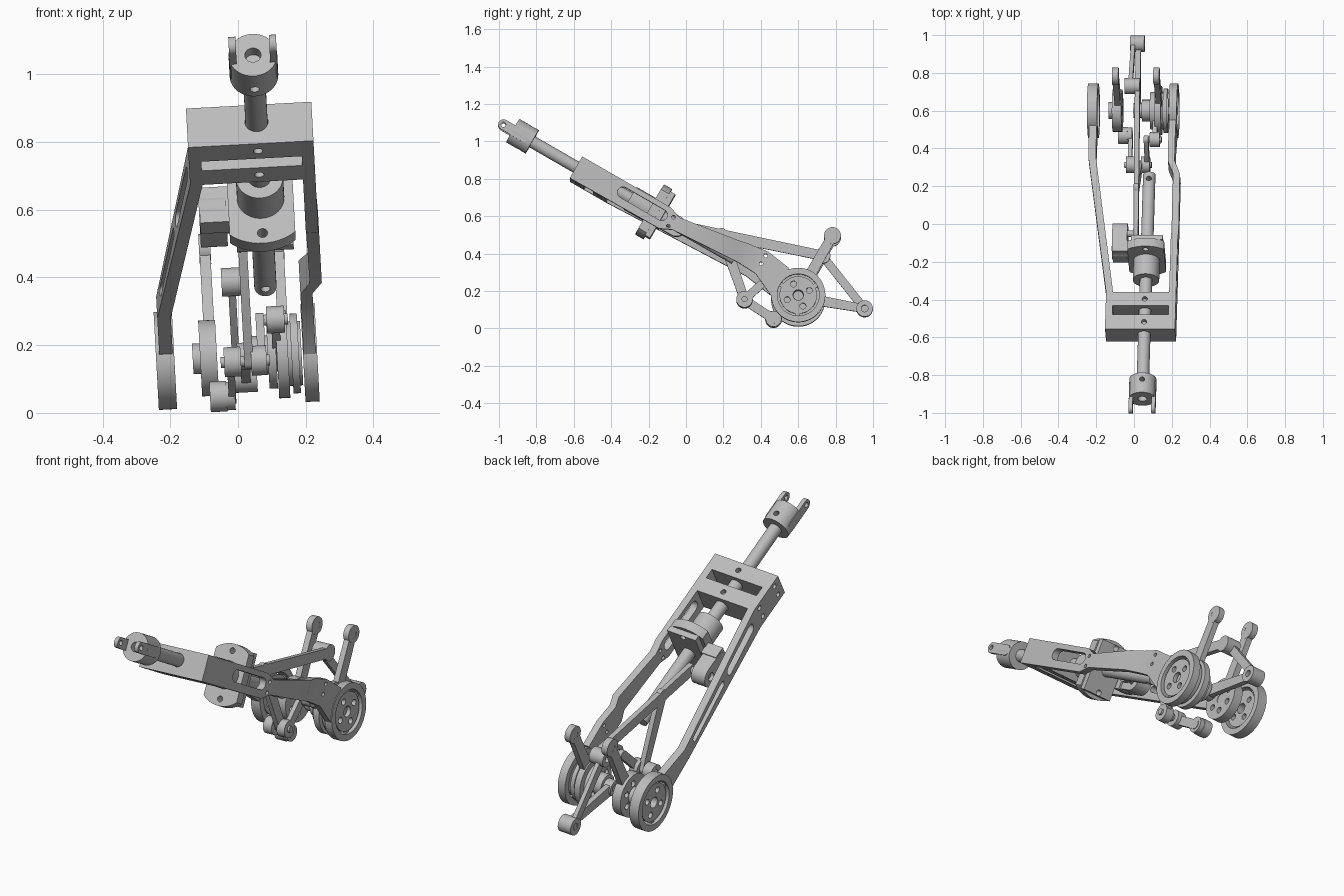
import bpy, bmesh
from math import sin, cos, pi, radians, atan2, acos, hypot
from mathutils import Matrix, Vector

if "Cube" in bpy.data.objects:
    bpy.data.objects.remove(bpy.data.objects["Cube"])

grey = bpy.data.materials.new("machined grey")
grey.use_nodes = True
grey.diffuse_color = (0.5, 0.5, 0.5, 1)
grey.node_tree.nodes["Principled BSDF"].inputs["Base Color"].default_value = (0.5, 0.5, 0.5, 1)

# The arm slopes down 30 degrees along its shaft; everything leans slightly sideways
ROD_X = 0.074
ARM = Matrix.Translation((ROD_X, -0.874, 1.024)) @ Matrix.Rotation(radians(-30), 4, 'X')
SIDE = Matrix(((0, 0, 1, 0), (1, 0, 0, 0), (0, 1, 0, 0), (0, 0, 0, 1)))
ALONG = ARM @ Matrix.Rotation(pi / 2, 4, 'X')
ABOVE = ARM
PIVOT = Matrix.Translation((0, 0, 0.5))
LEAN = PIVOT @ Matrix.Rotation(radians(-3.1), 4, 'Y') @ PIVOT.inverted()
parts = []


def arm(u, w):
    """Side-plane point at distance u along the shaft and height w off it."""
    p = ARM @ Vector((0, u, w))
    return p.y, p.z


def circle(c, r, n=40):
    return [(c[0] + r * cos(2 * pi * i / n), c[1] + r * sin(2 * pi * i / n)) for i in range(n)]


def capsule(a, b, ra, rb, n=14):
    """Outline around two circles."""
    d = hypot(b[0] - a[0], b[1] - a[1])
    t = atan2(b[1] - a[1], b[0] - a[0])
    k = acos((ra - rb) / d)
    ends = [(b, rb, t - k, 2 * k), (a, ra, t + k, 2 * pi - 2 * k)]
    return [(c[0] + r * cos(s + g * i / n), c[1] + r * sin(s + g * i / n))
            for c, r, s, g in ends for i in range(n + 1)]


def box_uw(u0, u1, w0, w1):
    return [arm(u0, w0), arm(u1, w0), arm(u1, w1), arm(u0, w1)]


def finish(name, bm):
    me = bpy.data.meshes.new(name)
    bmesh.ops.remove_doubles(bm, verts=bm.verts, dist=0.0002)
    bmesh.ops.recalc_face_normals(bm, faces=bm.faces)
    bm.to_mesh(me)
    bm.free()
    me.materials.append(grey)
    ob = bpy.data.objects.new(name, me)
    bpy.context.collection.objects.link(ob)
    parts.append(ob)
    return ob


def plate(name, loops, d0, d1, frame=SIDE):
    """Extrude an outline, with any further loops as holes, from d0 to d1."""
    cu = bpy.data.curves.new(name, 'CURVE')
    cu.dimensions, cu.fill_mode, cu.extrude = '2D', 'BOTH', (d1 - d0) / 2
    for loop in loops:
        sp = cu.splines.new('POLY')
        sp.points.add(len(loop) - 1)
        for p, q in zip(sp.points, loop):
            p.co = (q[0], q[1], 0, 1)
        sp.use_cyclic_u = True
    tmp = bpy.data.objects.new("outline", cu)
    bpy.context.collection.objects.link(tmp)
    dg = bpy.context.evaluated_depsgraph_get()
    me = bpy.data.meshes.new_from_object(tmp.evaluated_get(dg))
    bm = bmesh.new()
    bm.from_mesh(me)
    bm.transform(frame @ Matrix.Translation((0, 0, (d0 + d1) / 2)))
    bpy.data.objects.remove(tmp)
    bpy.data.curves.remove(cu)
    bpy.data.meshes.remove(me)
    return finish(name, bm)


def turned(name, u0, u1, r, hole=0):
    loops = [circle((0, 0), r)] + ([circle((0, 0), hole)] if hole else [])
    return plate(name, loops, -u1, -u0, ALONG)


def cut(ob, cutters):
    for c in cutters:
        mod = ob.modifiers.new("cut", 'BOOLEAN')
        mod.operation, mod.solver, mod.object = 'DIFFERENCE', 'EXACT', c
        c.hide_render = True
    dg = bpy.context.evaluated_depsgraph_get()
    me = bpy.data.meshes.new_from_object(ob.evaluated_get(dg))
    ob.modifiers.clear()
    ob.data = me
    for c in cutters:
        parts.remove(c)
        bpy.data.objects.remove(c)


def rail(name, sections):
    """Loft rectangles (u, x inner, x outer, w low, w high)."""
    bm = bmesh.new()
    rings = [[bm.verts.new((x, *arm(u, w))) for x, w in ((a, lo), (b, lo), (b, hi), (a, hi))]
             for u, a, b, lo, hi in sections]
    for p, q in zip(rings, rings[1:]):
        for i in range(4):
            bm.faces.new((p[i], p[i - 1], q[i - 1], q[i]))
    bm.faces.new(rings[0])
    bm.faces.new(rings[-1])
    return finish(name, bm)


def slot(u0, u1, r, x0, x1):
    return plate("slot_cutter", [capsule(arm(u0, 0), arm(u1, 0), r, r)], x0, x1)


def down_hole(u, r, x=0.0):
    return plate("hole_cutter", [circle((x, u), r, 20)], -0.2, 0.2, ABOVE)


# Shaft, collar and fork
shaft = turned("shaft", -0.02, 1.31, 0.033)
cut(shaft, [down_hole(1.27, 0.014)])
collar = turned("fork_collar", -0.06, 0.06, 0.072, 0.024)
cut(collar, [down_hole(0.02, 0.014)])
for side, x in (("right", 0.004), ("left", 0.124)):
    plate(side + "_fork_tang", [capsule(arm(-0.118, 0), arm(0.02, 0), 0.028, 0.028),
                                circle(arm(-0.118, 0), 0.013, 20)], x, x + 0.021)

# Frame head: two cross bars
for name, u0, u1 in (("end_crossbar", 0.335, 0.423), ("inner_crossbar", 0.477, 0.56)):
    bar = plate(name, [box_uw(u0, u1, -0.075, 0.058)], -0.1, 0.206)
    cut(bar, [down_hole((u0 + u1) / 2, 0.014), turned("bore_cutter", 0.2, 0.7, 0.034)])

# Side rails
right_rail = rail("right_rail", [
    (0.335, -0.095, -0.132, -0.075, 0.058), (0.56, -0.095, -0.132, -0.075, 0.058),
    (1.40, -0.21, -0.25, -0.037, 0.037), (1.58, -0.21, -0.25, -0.062, 0.062)])
cut(right_rail, [slot(0.63, 0.88, 0.026, -0.3, -0.05), slot(0.97, 1.3, 0.017, -0.3, -0.05)] +
    [plate("screw_cutter", [circle(arm(u, w), 0.013, 20)], -0.16, -0.11)
     for u in (0.38, 0.52) for w in (-0.035, 0.03)])
left_rail = rail("left_rail", [
    (0.335, 0.202, 0.239, -0.075, 0.058), (0.885, 0.202, 0.239, -0.07, 0.058),
    (0.95, 0.203, 0.241, -0.04, 0.035), (1.27, 0.205, 0.241, -0.02, 0.085),
    (1.34, 0.176, 0.212, -0.015, 0.10), (1.45, 0.176, 0.212, -0.02, 0.115),
    (1.59, 0.176, 0.212, -0.085, 0.095)])
cut(left_rail, [slot(0.62, 0.86, 0.03, 0.15, 0.3)] +
    [plate("screw_cutter", [circle(arm(u, w), 0.01, 20)], 0.15, 0.3)
     for u, w in ((0.92, 0.02), (0.92, -0.035), (1.45, 0.09), (1.45, 0.04))])

# Nut on the shaft: sleeve, oblong flange, backing plate
turned("nut_sleeve", 0.665, 0.8, 0.07, 0.034)
flange = [(max(-0.097, min(0.097, x)), w) for x, w in circle((0, 0), 0.155, 64)]
holes = [circle((0, w), 0.015, 20) for w in (-0.12, 0.12)]
plate("nut_flange", [flange] + holes, -0.835, -0.785, ALONG)
backing = [(-0.078, -0.135), (0.09, -0.135), (0.09, 0.135), (-0.078, 0.135)]
plate("nut_backing", [backing] + holes, -0.865, -0.835, ALONG)

# Bracket beside the nut
HINGE = arm(0.95, 0)
plate("hinge_bracket", [capsule(arm(0.86, 0), HINGE, 0.055, 0.055), circle(HINGE, 0.022)], -0.11, -0.03)
plate("bracket_foot", [box_uw(0.81, 0.875, -0.06, 0.06)], -0.108, -0.02)
plate("hinge_pin", [circle(HINGE, 0.018)], -0.095, 0.028)

# Linkage pivots in the side plane
AXLE = (0.6, 0.167)
CRANK, LOW, FOOT, TAIL, KNEE = (0.447, 0.27), (0.313, 0.152), (0.468, 0.052), (0.955, 0.104), (0.73, 0.388)
EYE = (0.783, 0.489)
BRANCH = (0.19, 0.505)


def link(name, a, b, x0, x1, ra=0.026, rb=0.026):
    return plate(name, [capsule(a, b, ra, rb)], x0, x1)


def boss(name, c, r, x0, x1, hole=0.018):
    return plate(name, [circle(c, r), circle(c, hole, 24)], x0, x1)


link("long_link", HINGE, KNEE, 0.0, 0.026, 0.03, 0.026)
link("branch_link", BRANCH, LOW, 0.0, 0.026, 0.03, 0.024)
link("tail_link", KNEE, TAIL, -0.036, -0.014, 0.022, 0.022)
link("axle_link", AXLE, TAIL, -0.012, 0.016, 0.03, 0.022)
link("foot_link", LOW, FOOT, -0.052, -0.03, 0.024, 0.024)
link("crank_link", LOW, CRANK, 0.04, 0.064, 0.022, 0.022)
link("crank_arm", CRANK, AXLE, 0.085, 0.11, 0.028, 0.05)
boss("knee_boss", KNEE, 0.042, -0.055, 0.026)
boss("tail_boss", TAIL, 0.044, -0.04, 0.035)
boss("low_boss_right", LOW, 0.044, -0.06, -0.01)
boss("low_boss_left", LOW, 0.044, 0.02, 0.066)
plate("low_pin", [circle(LOW, 0.016)], -0.07, 0.075)
boss("foot_boss", FOOT, 0.045, -0.107, -0.058)
boss("foot_cap", FOOT, 0.042, -0.058, -0.033)
boss("crank_boss", CRANK, 0.04, 0.072, 0.125)
plate("crank_pin", [circle(CRANK, 0.016)], 0.04, 0.135)


def ring_holes(r, size, n, turn=0.4):
    return [circle(c, size, 20) for c in circle(AXLE, r, n)] if not turn else [
        circle((AXLE[0] + r * cos(turn + 2 * pi * i / n), AXLE[1] + r * sin(turn + 2 * pi * i / n)), size, 20)
        for i in range(n)]


# Wheels, discs and lever arms on each side
for side, x0, x1 in (("right", -0.26, -0.206), ("left", 0.174, 0.216)):
    plate(side + "_wheel_rim", [circle(AXLE, 0.145, 64), circle(AXLE, 0.112, 64)], x0, x1)
    plate(side + "_wheel_hub", [circle(AXLE, 0.1, 48), circle(AXLE, 0.028)] + ring_holes(0.064, 0.016, 4),
          x0 + 0.01, x1 - 0.01)
    for i in range(3):
        t = 0.5 + i * 2 * pi / 3
        ends = [(AXLE[0] + r * cos(t), AXLE[1] + r * sin(t)) for r in (0.098, 0.116)]
        link(side + "_wheel_spoke", *ends, x0 + 0.014, x1 - 0.014, 0.012, 0.012)

for side, x0, x1 in (("right", -0.115, -0.083), ("left", 0.104, 0.134)):
    plate(side + "_lever_arm", [capsule(EYE, AXLE, 0.026, 0.03)], x0, x1)
    boss(side + "_lever_eye", EYE, 0.045, x0 - 0.001, x1 + 0.001, 0.02)

for name, r, x0, x1 in (("right_crank_disc", 0.112, -0.13, -0.08), ("left_crank_disc", 0.13, 0.097, 0.13),
                        ("left_pulley_core", 0.095, 0.13, 0.17), ("left_inner_disc", 0.1, 0.07, 0.095)):
    plate(name, [circle(AXLE, r, 56), circle(AXLE, 0.026)] + ring_holes(0.066, 0.016, 6), x0, x1)
plate("left_pulley_flange", [circle(AXLE, 0.118, 56), circle(AXLE, 0.028)], 0.14, 0.162)
boss("right_hub", AXLE, 0.045, -0.152, -0.13, 0.02)
boss("left_hub", AXLE, 0.058, 0.025, 0.07, 0.02)
boss("middle_hub", AXLE, 0.04, -0.02, 0.025, 0.02)

# Lean the whole assembly and shade it
bpy.ops.object.select_all(action='DESELECT')
for ob in parts:
    ob.data.transform(LEAN)
    ob.select_set(True)
bpy.context.view_layer.objects.active = parts[0]
bpy.ops.object.shade_smooth_by_angle(angle=radians(32))
